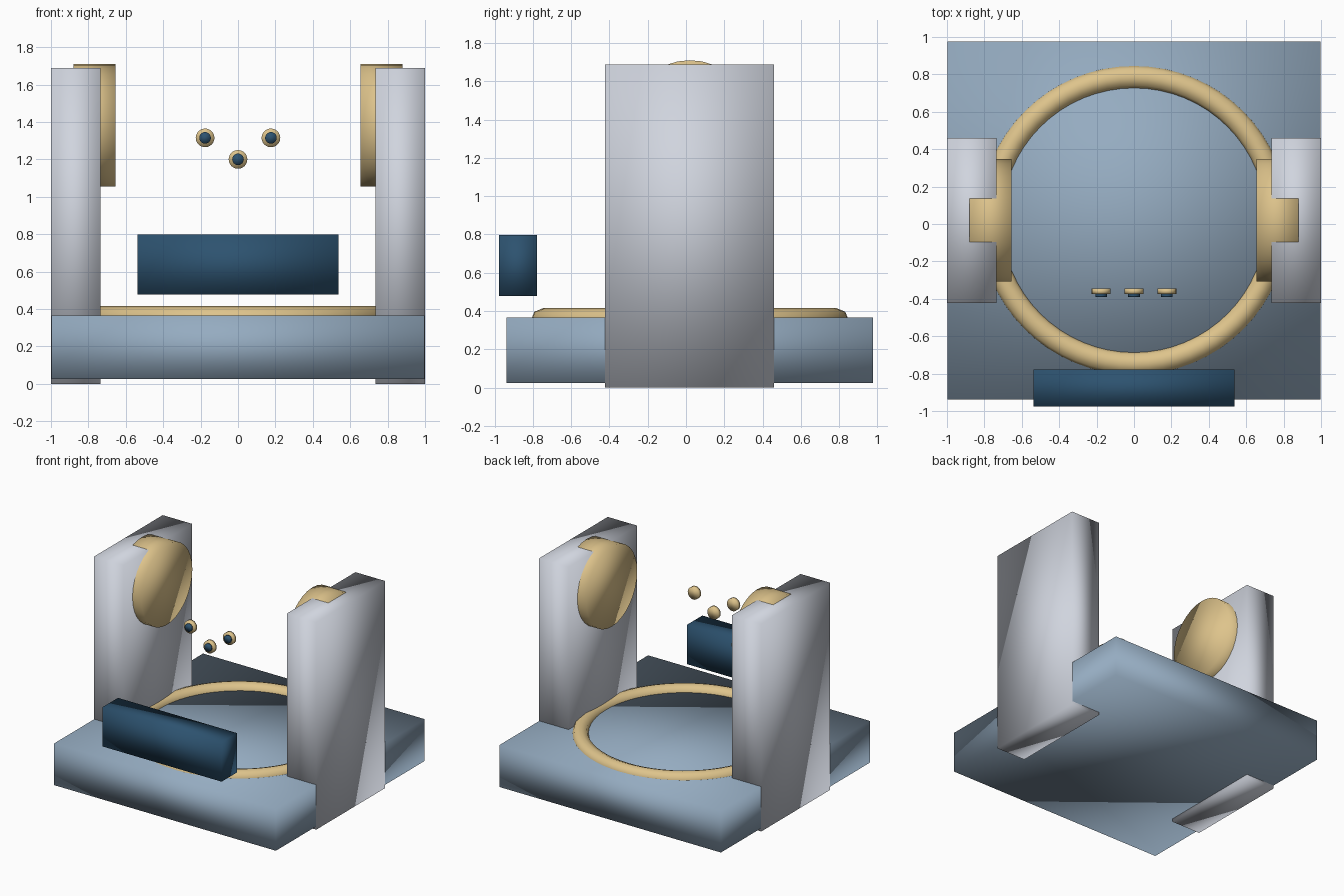
import bpy
from math import pi

if "Cube" in bpy.data.objects:
    bpy.data.objects.remove(bpy.data.objects["Cube"], do_unlink=True)


def material(name, rgb):
    mat = bpy.data.materials.new(name)
    mat.use_nodes = True
    colour = (*rgb, 1.0)
    mat.diffuse_color = colour
    for node in mat.node_tree.nodes:
        if node.type == 'BSDF_PRINCIPLED':
            node.inputs["Base Color"].default_value = colour
    return mat


PALE = material("pale grey", (0.63, 0.66, 0.73))
SLATE = material("slate blue", (0.30, 0.41, 0.53))
GOLD = material("soft gold", (0.73, 0.55, 0.26))
NAVY = material("navy blue", (0.026, 0.085, 0.16))


def finish(name, mat):
    """Name the active object, colour it and shade it smooth all over."""
    obj = bpy.context.object
    obj.name = obj.data.name = name
    obj.data.materials.append(mat)
    bpy.ops.object.transform_apply(location=False, rotation=True, scale=True)
    bpy.ops.object.shade_smooth()
    return obj


def box(name, low, high, mat):
    centre = [(a + b) / 2 for a, b in zip(low, high)]
    bpy.ops.mesh.primitive_cube_add(size=1, location=centre)
    bpy.context.object.scale = [b - a for a, b in zip(low, high)]
    return finish(name, mat)


def disc(name, centre, radius, depth, rotation, mat, sides=32):
    bpy.ops.mesh.primitive_cylinder_add(vertices=sides, radius=radius, depth=depth,
                                        location=centre, rotation=rotation)
    return finish(name, mat)


MID_Y = 0.02

# Base slab with the ring half sunk into its top
box("base", (-0.998, -0.938, 0.025), (0.998, 0.976, 0.365), SLATE)
bpy.ops.mesh.primitive_torus_add(major_radius=0.766, minor_radius=0.065,
                                 major_segments=64, minor_segments=8,
                                 location=(0, MID_Y, 0.35))
finish("floor_ring", GOLD)

# Side pillars with the round plates on their inner faces
for side, sign in (("left", 1), ("right", -1)):
    x_near, x_far = sorted((sign * 0.735, sign))
    box(side + "_pillar", (x_near, -0.422, 0), (x_far, 0.46, 1.688), PALE)
    disc(side + "_round_plate", (sign * 0.767, MID_Y, 1.383), 0.327, 0.226,
         (0, pi / 2, 0), GOLD)

# Floating front panel
box("front_panel", (-0.536, -0.976, 0.478), (0.536, -0.778, 0.798), NAVY)

# Three floating buttons with dark centres
for name, x, z in (("left", 0.176, 1.315), ("right", -0.176, 1.315), ("middle", 0, 1.2)):
    disc(name + "_button", (x, -0.36, z), 0.05, 0.03, (pi / 2, 0, 0), GOLD, 24)
    disc(name + "_button_centre", (x, -0.382, z), 0.031, 0.016, (pi / 2, 0, 0), NAVY, 24)
